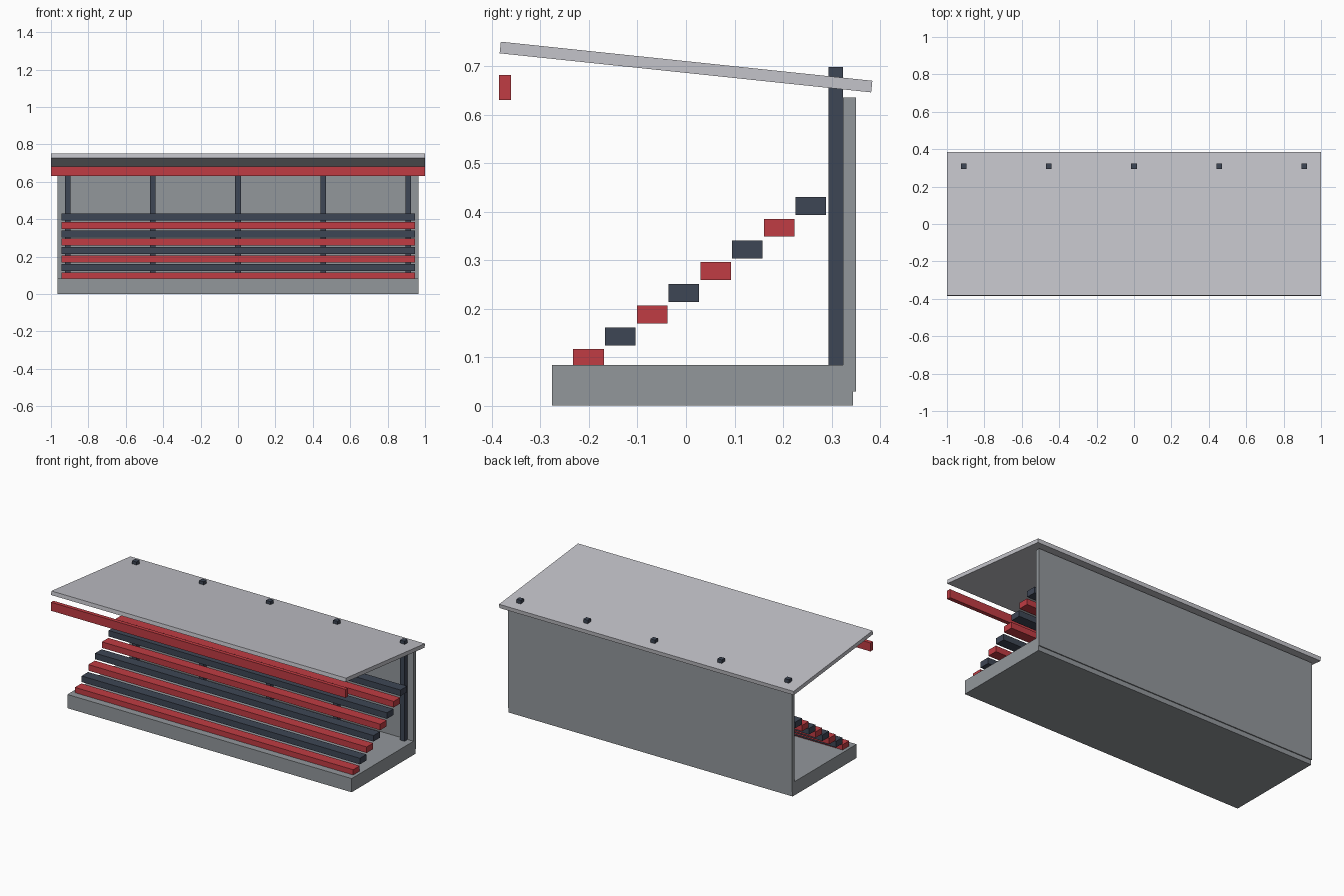
import bpy
import math

if "Cube" in bpy.data.objects:
    bpy.data.objects.remove(bpy.data.objects["Cube"], do_unlink=True)


def material(name, rgb):
    mat = bpy.data.materials.new(name)
    mat.use_nodes = True
    colour = (*rgb, 1)
    mat.diffuse_color = colour
    mat.node_tree.nodes["Principled BSDF"].inputs["Base Color"].default_value = colour
    return mat


concrete = material("concrete grey", (0.29, 0.31, 0.33))
sheet = material("light roof grey", (0.55, 0.55, 0.59))
slate = material("slate", (0.048, 0.061, 0.089))
red = material("red", (0.53, 0.045, 0.056))


def box(name, centre, size, mat, tilt=0):
    """Box of a given full size, tilted about x."""
    bpy.ops.mesh.primitive_cube_add(size=1, location=centre, rotation=(tilt, 0, 0))
    obj = bpy.context.object
    obj.name = name
    obj.scale = size
    obj.data.materials.append(mat)
    return obj


# Base slab and back wall
box("base_slab", (0, 0.034, 0.042), (1.93, 0.62, 0.084), concrete)
box("back_wall", (0, 0.337, 0.332), (1.93, 0.026, 0.606), concrete)

# Posts, which poke through the roof
for i in range(5):
    box(f"post_{i + 1}", ((i - 2) * 0.455, 0.309, 0.391), (0.03, 0.03, 0.614), slate)

# Rising bench planks in alternating colours
for i in range(8):
    box(f"bench_{i + 1}", (0, -0.201 + i * 0.0655, 0.098 + i * 0.0448),
        (1.89, 0.063, 0.037), slate if i % 2 else red)

# Sloping roof and front fascia
box("roof", (0, 0, 0.698), (2, 0.77, 0.024), sheet, math.radians(-6))
box("front_fascia", (0, -0.373, 0.656), (2, 0.024, 0.052), red)
